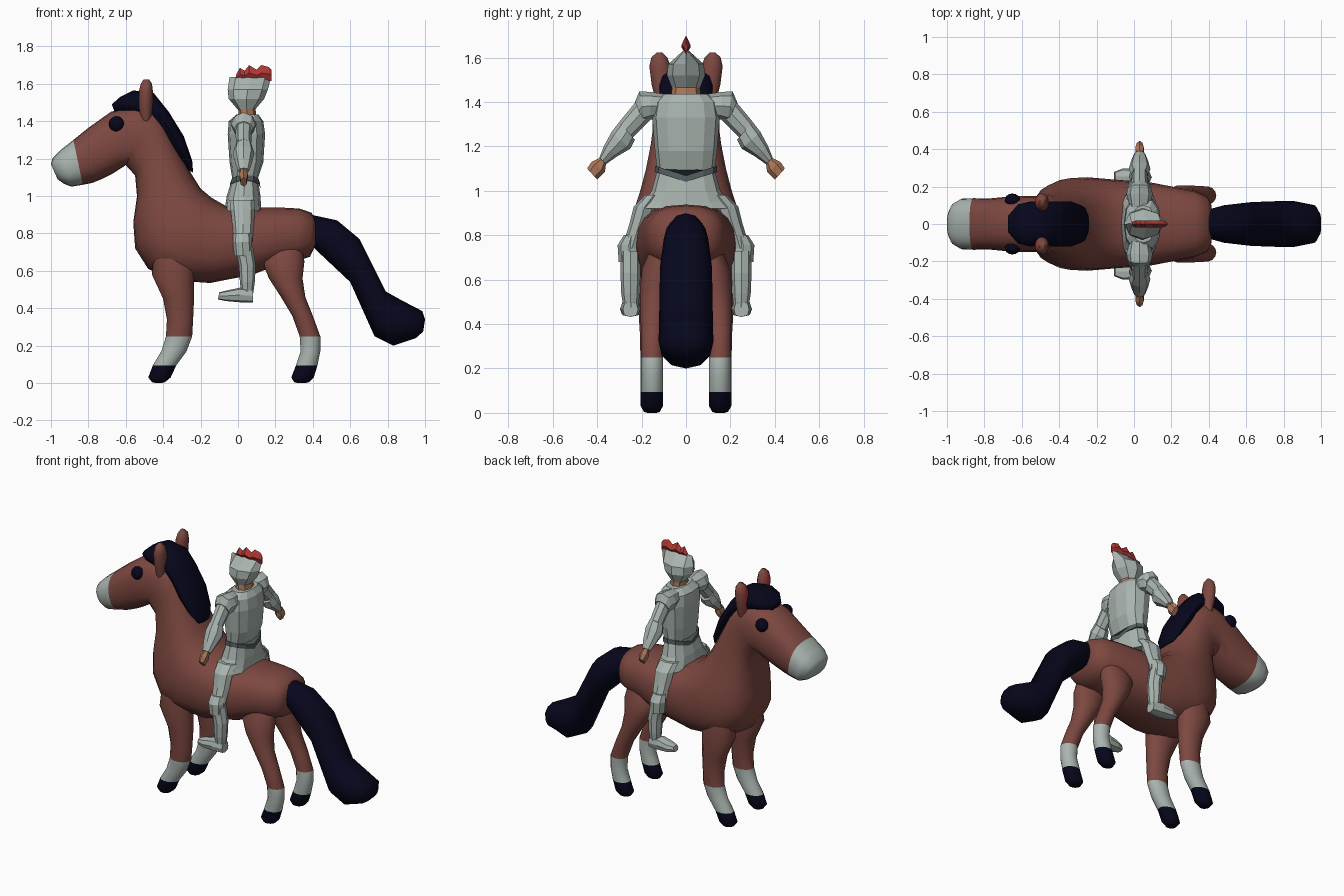
import bpy, bmesh, math


def material(name, rgb):
    m = bpy.data.materials.new(name)
    m.diffuse_color = (*rgb, 1)
    return m


BROWN = material("chestnut coat", (0.205, 0.064, 0.052))
GREY = material("pale steel", (0.40, 0.46, 0.43))
NAVY = material("dark hair", (0.002, 0.002, 0.012))
RED = material("red", (0.43, 0.04, 0.035))
SKIN = material("skin", (0.42, 0.19, 0.10))
DARK = material("dark belt", (0.09, 0.11, 0.12))


def loft(name, rings, mats, n=12, power=2.0, across="y", mirror=False,
         smooth=False, rule=None):
    """Each ring: (p, q, p2, q2, half width[, centre]). The two points are opposite
    ends of the section in the side plane; the width runs along 'across'."""
    bm = bmesh.new()
    loops = []
    for ring in rings:
        p, q, p2, q2, w = ring[:5]
        c = ring[5] if len(ring) > 5 else 0.0
        loop = []
        for i in range(n):
            t = 2 * math.pi * i / n
            cs, sn = math.cos(t), math.sin(t)
            cs = math.copysign(abs(cs) ** (2 / power), cs)
            sn = math.copysign(abs(sn) ** (2 / power), sn)
            u = (p + p2) / 2 + (p - p2) / 2 * cs
            v = (q + q2) / 2 + (q - q2) / 2 * cs
            co = (u, c + w * sn, v) if across == "y" else (c + w * sn, u, v)
            loop.append(bm.verts.new(co))
        loops.append(loop)
    for a, b in zip(loops, loops[1:]):
        for i in range(n):
            j = (i + 1) % n
            bm.faces.new((a[i], a[j], b[j], b[i]))
    bm.faces.new(loops[0])
    bm.faces.new(loops[-1])
    bmesh.ops.recalc_face_normals(bm, faces=bm.faces)
    if rule:
        for f in bm.faces:
            f.material_index = rule(f.calc_center_median())
    me = bpy.data.meshes.new(name)
    bm.to_mesh(me)
    bm.free()
    for m in mats:
        me.materials.append(m)
    ob = bpy.data.objects.new(name, me)
    bpy.context.collection.objects.link(ob)
    if mirror:
        mod = ob.modifiers.new("Mirror", "MIRROR")
        mod.use_axis = (False, True, False)
        mod.use_mirror_merge = False
    if smooth:
        bpy.ops.object.select_all(action="DESELECT")
        ob.select_set(True)
        bpy.context.view_layer.objects.active = ob
        bpy.ops.object.shade_smooth_by_angle(angle=math.radians(50))
    return ob


def level(rows):
    """Horizontal rings from (x0, x1, z, half width, centre y)."""
    return [(a, z, b, z, w, c) for a, b, z, w, c in rows]


# Horse: torso, neck and head in one sweep, pale muzzle at the end
loft("horse_body", [
    (0.415, 0.86, 0.415, 0.74, 0.10), (0.395, 0.91, 0.385, 0.675, 0.15),
    (0.33, 0.933, 0.31, 0.65, 0.178), (0.24, 0.938, 0.22, 0.635, 0.195),
    (0.10, 0.938, 0.08, 0.58, 0.222),
    (-0.07, 0.95, -0.15, 0.535, 0.238), (-0.14, 0.99, -0.36, 0.55, 0.25),
    (-0.20, 1.04, -0.48, 0.61, 0.245), (-0.25, 1.12, -0.55, 0.72, 0.215),
    (-0.29, 1.20, -0.56, 0.86, 0.188), (-0.34, 1.30, -0.54, 1.00, 0.165),
    (-0.38, 1.39, -0.55, 1.11, 0.152), (-0.44, 1.47, -0.60, 1.165, 0.15),
    (-0.54, 1.49, -0.67, 1.12, 0.15), (-0.68, 1.45, -0.73, 1.09, 0.143),
    (-0.80, 1.365, -0.78, 1.07, 0.135), (-0.88, 1.30, -0.83, 1.06, 0.138),
    (-0.95, 1.245, -0.89, 1.05, 0.135), (-0.99, 1.205, -0.93, 1.065, 0.11),
    (-1.00, 1.17, -0.965, 1.09, 0.07),
], [BROWN, GREY], n=20, power=2.5, smooth=True,
    rule=lambda c: int(c.x + 0.2 * (c.z - 1.18) < -0.857))

# Horse legs: coat, pale sock and dark hoof split by height
coat = lambda c: 0 if c.z > 0.25 else (1 if c.z > 0.095 else 2)
loft("front_leg", level([
    (-0.45, -0.22, 0.72, 0.07, 0.14), (-0.46, -0.235, 0.58, 0.08, 0.15),
    (-0.40, -0.235, 0.45, 0.065, 0.15), (-0.38, -0.24, 0.34, 0.056, 0.152),
    (-0.385, -0.245, 0.25, 0.052, 0.155), (-0.41, -0.275, 0.17, 0.05, 0.155),
    (-0.455, -0.33, 0.095, 0.05, 0.155), (-0.48, -0.36, 0.03, 0.05, 0.155),
    (-0.46, -0.39, 0.005, 0.035, 0.155), (-0.44, -0.41, 0.0, 0.02, 0.155)]),
    [BROWN, GREY, NAVY], n=14, mirror=True, smooth=True, rule=coat)
loft("hind_leg", level([
    (0.17, 0.34, 0.74, 0.05, 0.11), (0.13, 0.355, 0.65, 0.075, 0.125),
    (0.165, 0.345, 0.56, 0.074, 0.135), (0.23, 0.36, 0.46, 0.062, 0.145),
    (0.29, 0.40, 0.36, 0.054, 0.15), (0.33, 0.44, 0.25, 0.05, 0.152),
    (0.335, 0.44, 0.17, 0.049, 0.152), (0.31, 0.425, 0.095, 0.05, 0.152),
    (0.285, 0.405, 0.03, 0.049, 0.152), (0.30, 0.38, 0.005, 0.035, 0.152),
    (0.32, 0.36, 0.0, 0.02, 0.152)]),
    [BROWN, GREY, NAVY], n=14, mirror=True, smooth=True, rule=coat)

# Mane and tail
loft("mane", [
    (-0.675, 1.49, -0.66, 1.45, 0.05), (-0.63, 1.53, -0.61, 1.45, 0.105),
    (-0.56, 1.565, -0.55, 1.43, 0.12), (-0.45, 1.55, -0.47, 1.40, 0.12),
    (-0.37, 1.45, -0.43, 1.36, 0.12), (-0.29, 1.32, -0.38, 1.28, 0.12),
    (-0.245, 1.19, -0.32, 1.20, 0.10), (-0.24, 1.125, -0.27, 1.14, 0.06)],
    [NAVY], n=12, power=2.3, smooth=True)
loft("tail", [
    (0.39, 0.90, 0.39, 0.74, 0.075), (0.53, 0.87, 0.43, 0.70, 0.10),
    (0.65, 0.77, 0.60, 0.54, 0.117), (0.79, 0.49, 0.73, 0.25, 0.122),
    (0.87, 0.445, 0.83, 0.20, 0.124), (0.985, 0.385, 0.95, 0.24, 0.10),
    (1.0, 0.34, 0.99, 0.275, 0.055)], [NAVY], n=12, power=2.2, smooth=True)

# Ears with red inner side, and eyes
loft("ear", level([
    (-0.52, -0.465, 1.40, 0.035, 0.10), (-0.53, -0.455, 1.48, 0.045, 0.11),
    (-0.53, -0.455, 1.56, 0.048, 0.117), (-0.52, -0.46, 1.60, 0.036, 0.12),
    (-0.505, -0.475, 1.623, 0.012, 0.12)]), [BROWN, RED], n=12, mirror=True,
    smooth=True, rule=lambda c: int(c.x < -0.522 and 1.42 < c.z < 1.59))
for side in (-1, 1):
    bpy.ops.mesh.primitive_uv_sphere_add(segments=14, ring_count=8, radius=1,
                                         location=(-0.65, side * 0.128, 1.385))
    eye = bpy.context.object
    eye.name = "eye"
    eye.scale = (0.042, 0.035, 0.042)
    eye.data.materials.append(NAVY)
    bpy.ops.object.shade_smooth()

# Rider: faceted armour
loft("breastplate", level([
    (-0.03, 0.105, 1.03, 0.135, 0), (-0.03, 0.105, 1.09, 0.13, 0),
    (-0.045, 0.135, 1.18, 0.14, 0), (-0.055, 0.145, 1.33, 0.152, 0),
    (-0.05, 0.135, 1.40, 0.14, 0), (-0.01, 0.11, 1.435, 0.10, 0)]),
    [GREY], n=12, power=2.4)
belt = loft("belt", level([(-0.045, 0.12, 1.085, 0.141, 0), (-0.042, 0.118, 1.113, 0.139, 0)]),
            [DARK], n=12, power=2.4)
for v in belt.data.vertices:
    v.co.z -= 0.045 * (1 - abs(v.co.y) / 0.141)
loft("armour_skirt", level([
    (-0.07, 0.125, 0.92, 0.215, 0), (-0.068, 0.123, 0.95, 0.185, 0),
    (-0.06, 0.12, 1.0, 0.155, 0), (-0.035, 0.108, 1.08, 0.133, 0)]), [GREY], n=12, power=2.5)
loft("neck", level([(0.0, 0.10, 1.42, 0.068, 0), (0.005, 0.09, 1.49, 0.06, 0)]), [SKIN], n=8)
loft("helmet", level([
    (0.0, 0.09, 1.46, 0.062, 0), (-0.05, 0.14, 1.52, 0.086, 0),
    (-0.055, 0.16, 1.57, 0.08, 0), (-0.045, 0.178, 1.637, 0.006, 0)]), [GREY], n=8)
loft("plume", [(x, z, x, 1.615, w) for x, z, w in (
    (-0.01, 1.65, 0.01), (0.01, 1.685, 0.018), (0.035, 1.67, 0.018), (0.06, 1.70, 0.02),
    (0.10, 1.675, 0.02), (0.125, 1.70, 0.02), (0.165, 1.69, 0.016), (0.178, 1.675, 0.006))],
    [RED], n=4)

# Arms, sections swept outwards along y
AX = 0.03
arm = dict(across="x", mirror=True)
loft("shoulder_plate", [
    (0.09, 1.435, 0.11, 1.33, 0.055, AX), (0.16, 1.445, 0.16, 1.32, 0.07, AX),
    (0.21, 1.448, 0.185, 1.31, 0.062, AX), (0.23, 1.40, 0.195, 1.32, 0.05, AX)],
    [GREY], n=8, **arm)
loft("upper_arm", [(0.21, 1.42, 0.16, 1.32, 0.045, AX), (0.305, 1.305, 0.25, 1.23, 0.04, AX)],
     [GREY], n=8, **arm)
loft("forearm_guard", [
    (0.30, 1.31, 0.23, 1.23, 0.045, AX), (0.335, 1.265, 0.25, 1.19, 0.058, AX),
    (0.37, 1.20, 0.31, 1.155, 0.045, AX), (0.39, 1.15, 0.36, 1.12, 0.03, AX)],
    [GREY], n=8, **arm)
loft("hand", [
    (0.385, 1.15, 0.36, 1.125, 0.018, AX), (0.425, 1.13, 0.365, 1.085, 0.026, AX),
    (0.445, 1.10, 0.40, 1.05, 0.018, AX)], [SKIN], n=6, **arm)

# Rider legs hanging along the flanks
loft("thigh_plate", level([
    (-0.045, 0.09, 0.98, 0.04, 0.145), (-0.04, 0.09, 0.93, 0.05, 0.185),
    (-0.03, 0.085, 0.85, 0.045, 0.21), (-0.02, 0.075, 0.74, 0.045, 0.245)]),
    [GREY], n=8, mirror=True)
loft("knee_plate", level([
    (-0.025, 0.07, 0.80, 0.035, 0.245), (-0.028, 0.075, 0.755, 0.05, 0.258),
    (-0.02, 0.075, 0.68, 0.048, 0.255)]), [GREY], n=8, mirror=True)
loft("shin_guard", level([
    (-0.015, 0.08, 0.73, 0.046, 0.25), (0.005, 0.095, 0.63, 0.045, 0.25),
    (0.01, 0.09, 0.54, 0.042, 0.25), (0.018, 0.08, 0.47, 0.033, 0.248)]),
    [GREY], n=8, mirror=True)
loft("foot_armour", [
    (0.08, 0.50, 0.08, 0.432, 0.034, 0.25), (0.01, 0.51, 0.01, 0.432, 0.045, 0.25),
    (-0.06, 0.495, -0.06, 0.438, 0.042, 0.255), (-0.10, 0.485, -0.108, 0.447, 0.025, 0.255)],
    [GREY], n=8, power=3, mirror=True)
